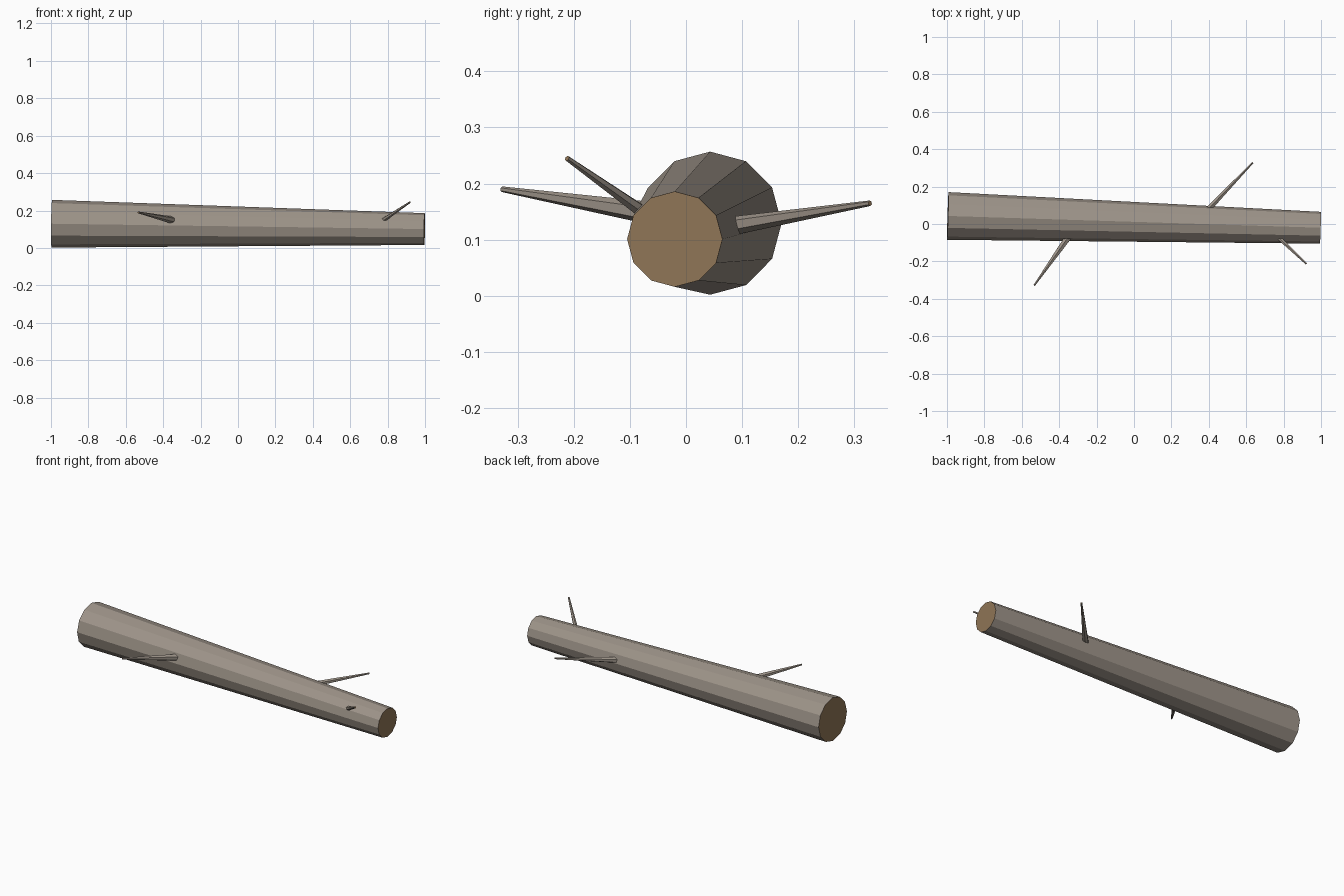
import bpy, bmesh, math
from mathutils import Vector

if "Cube" in bpy.data.objects:
    bpy.data.objects.remove(bpy.data.objects["Cube"])


def material(name, rgb):
    m = bpy.data.materials.new(name)
    m.diffuse_color = (*rgb, 1.0)
    m.use_nodes = True
    m.node_tree.nodes["Principled BSDF"].inputs["Base Color"].default_value = m.diffuse_color
    return m


bark = material("grey_brown_bark", (0.34, 0.295, 0.25))
wood = material("cut_wood", (0.28, 0.18, 0.095))


def tapered_limb(name, start, end, r0, r1, sides):
    """Faceted cone between two points: bark sides, cut wood ends."""
    start, end = Vector(start), Vector(end)
    axis = (end - start).normalized()
    side = Vector((0, 0, 1)).cross(axis).normalized()
    up = axis.cross(side)
    bm = bmesh.new()
    rings = []
    for centre, r in ((start, r0), (end, r1)):
        ring = []
        for i in range(sides):
            a = 2 * math.pi * i / sides
            ring.append(bm.verts.new(centre + r * (math.cos(a) * up + math.sin(a) * side)))
        rings.append(ring)
    for i in range(sides):
        j = (i + 1) % sides
        bm.faces.new((rings[0][i], rings[0][j], rings[1][j], rings[1][i]))
    for ring in rings:
        bm.faces.new(ring).material_index = 1
    bmesh.ops.recalc_face_normals(bm, faces=bm.faces[:])
    mesh = bpy.data.meshes.new(name)
    bm.to_mesh(mesh)
    bm.free()
    mesh.materials.append(bark)
    mesh.materials.append(wood)
    obj = bpy.data.objects.new(name, mesh)
    bpy.context.collection.objects.link(obj)
    return obj


# Fallen trunk, thick at the left end
tapered_limb("trunk", (-0.9956, 0.043, 0.1295), (0.997, -0.02, 0.101), 0.1275, 0.085, 12)

# Broken branch stubs, rooted just inside the bark
tapered_limb("front_left_branch", (-0.35, -0.068, 0.148), (-0.533, -0.328, 0.19), 0.02, 0.005, 6)
tapered_limb("back_branch", (0.398, 0.08, 0.124), (0.635, 0.328, 0.165), 0.017, 0.005, 6)
tapered_limb("front_right_branch", (0.779, -0.078, 0.15), (0.92, -0.212, 0.245), 0.012, 0.005, 6)
